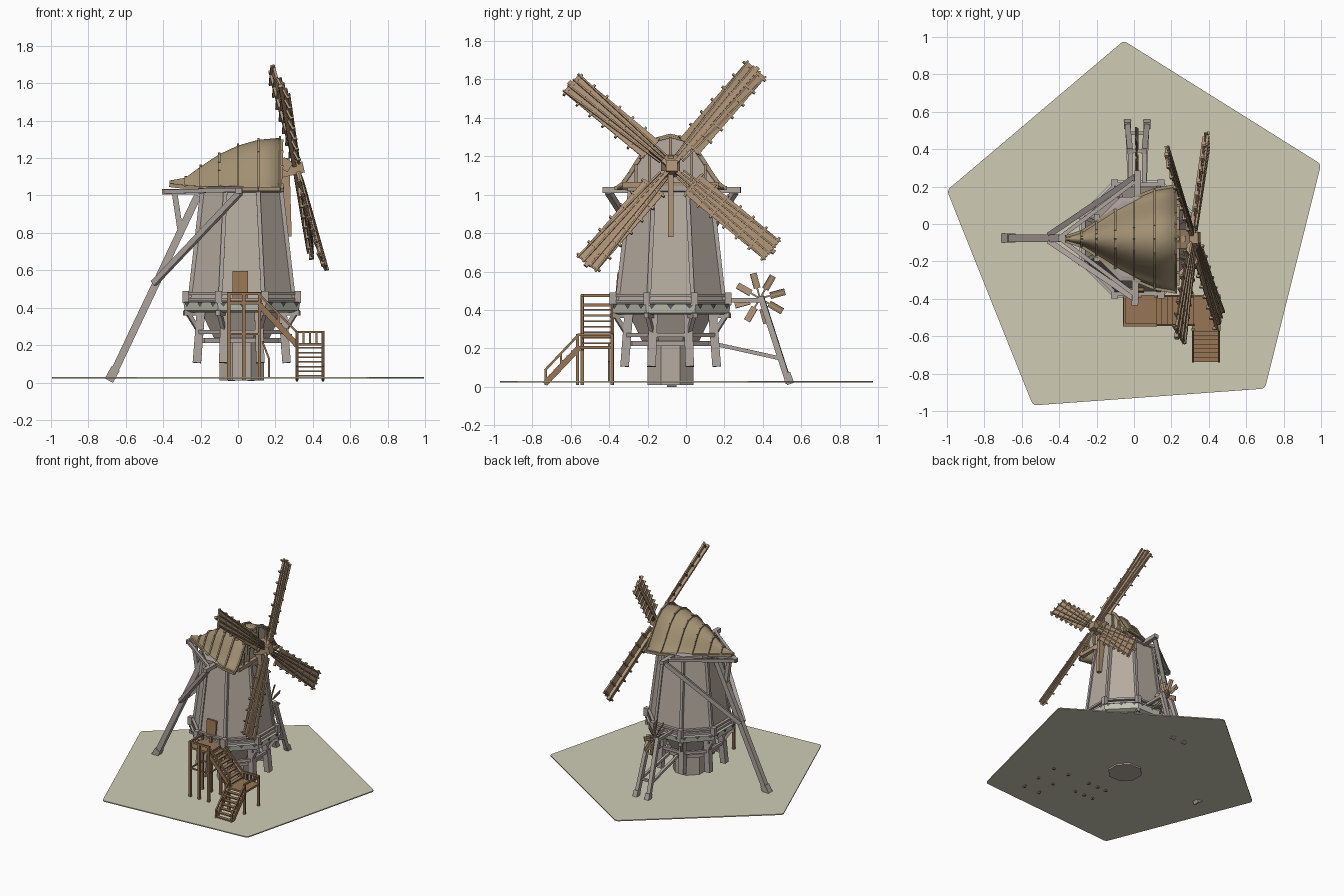
import bpy, bmesh, math
from mathutils import Vector as V, Matrix

if "Cube" in bpy.data.objects:
    bpy.data.objects.remove(bpy.data.objects["Cube"])

C = V((0.02, -0.08, 0))  # tower axis


def mat(name, rgb):
    m = bpy.data.materials.new(name)
    m.diffuse_color = (*rgb, 1)
    m.use_nodes = True
    m.node_tree.nodes["Principled BSDF"].inputs["Base Color"].default_value = m.diffuse_color
    return m


WALL = mat("wall_boards", (0.47, 0.41, 0.35))
GREY = mat("weathered_timber", (0.42, 0.37, 0.34))
CAP = mat("cap_shingle", (0.36, 0.28, 0.17))
SAIL = mat("sail_wood", (0.42, 0.29, 0.18))
STAIR = mat("stair_wood", (0.31, 0.18, 0.09))
TRIM = mat("pale_trim", (0.55, 0.56, 0.46))
DARK = mat("dark_trim", (0.1, 0.1, 0.11))
LAND = mat("land", (0.62, 0.6, 0.46))


def finish(name, bm, m):
    bmesh.ops.recalc_face_normals(bm, faces=bm.faces)
    me = bpy.data.meshes.new(name)
    bm.to_mesh(me)
    bm.free()
    me.materials.append(m)
    ob = bpy.data.objects.new(name, me)
    bpy.context.collection.objects.link(ob)
    return ob


def beam(bm, a, b, w, h=None, up=(0, 0, 1)):
    a, b, up = V(a), V(b), V(up)
    d = (b - a).normalized()
    if abs(d.dot(up)) > 0.99:
        up = V((1, 0, 0)) if abs(d.x) < 0.9 else V((0, 1, 0))
    s = d.cross(up).normalized()
    u = s.cross(d)
    M = Matrix((s * w, d * (b - a).length, u * (h or w))).transposed().to_4x4()
    bmesh.ops.create_cube(bm, size=1, matrix=Matrix.Translation((a + b) / 2) @ M)


def beams(name, m, items):
    bm = bmesh.new()
    for it in items:
        beam(bm, *it)
    return finish(name, bm, m)


def corner(i, apothem, z):
    a = math.radians(22.5 + 45 * i)
    r = apothem / math.cos(math.pi / 8)
    return C + V((r * math.cos(a), r * math.sin(a), z))


def octagon(name, m, rings):
    bm = bmesh.new()
    loops = [[bm.verts.new(corner(i, r, z)) for i in range(8)] for r, z in rings]
    for p, q in zip(loops, loops[1:]):
        for i in range(8):
            bm.faces.new((p[i], p[i - 1], q[i - 1], q[i]))
    bm.faces.new(loops[0])
    bm.faces.new(loops[-1])
    return finish(name, bm, m)


# Ground: thin pentagon
bm = bmesh.new()
pts = [(-0.055, 0.98), (1.0, 0.32), (0.7, -0.88), (-0.54, -0.97), (-1.0, 0.18)]
f = bm.faces.new([bm.verts.new((x, y, 0.022)) for x, y in pts])
ext = bmesh.ops.extrude_face_region(bm, geom=[f])["geom"]
bmesh.ops.translate(bm, vec=(0, 0, 0.008), verts=[v for v in ext if isinstance(v, bmesh.types.BMVert)])
upright = [e for e in bm.edges if abs(e.verts[0].co.z - e.verts[1].co.z) > 0.004]
bmesh.ops.bevel(bm, geom=upright, offset=0.02, segments=3, affect='EDGES', profile=0.5)
finish("ground_plate", bm, LAND)

# Tower
octagon("tower_base", WALL, [(0.12, 0.01), (0.12, 0.22), (0.15, 0.24), (0.22, 0.385)])
octagon("gallery_ring", TRIM, [(0.28, 0.375), (0.305, 0.385), (0.312, 0.43), (0.29, 0.435)])
octagon("tower_body", WALL, [(0.285, 0.43), (0.275, 0.48), (0.21, 1.03)])
octagon("cap_curb", GREY, [(0.215, 1.015), (0.225, 1.02), (0.225, 1.045), (0.2, 1.05)])
beams("tower_corner_boards", GREY, [(corner(i, 0.277, 0.45), corner(i, 0.212, 1.02), 0.022) for i in range(8)])
beams("gallery_sill", GREY,
      [(corner(i, 0.29, z), corner(i + 1, 0.29, z), 0.022, 0.016) for i in range(8) for z in (0.445, 0.475)]
      + [(corner(i, 0.3, 0.425), corner(i, 0.3, 0.49), 0.035) for i in range(8)])

# Gallery supports: leaning posts, rails and inward struts
items = []
for i in range(8):
    items.append((corner(i, 0.24, 0.105), corner(i, 0.218, 0.385), 0.045))
    items.append((corner(i, 0.235, 0.27), corner(i + 1, 0.235, 0.27), 0.02, 0.022))
    items.append((corner(i, 0.2, 0.225), corner(i + 1, 0.2, 0.225), 0.02, 0.025))
    items.append((corner(i, 0.11, 0.225), corner(i, 0.235, 0.225), 0.025))
    items.append((corner(i, 0.225, 0.27), corner(i, 0.3, 0.39), 0.022))
    items.append((corner(i, 0.12, 0.37), corner(i, 0.31, 0.37), 0.025))
beams("gallery_supports", GREY, items)

# Dark triangular notches on the ring
bm = bmesh.new()
for i in range(8):
    for k in (0.12, 0.5, 0.88):
        p = corner(i, 0.312, 0.43).lerp(corner(i + 1, 0.312, 0.43), k)
        t = (corner(i + 1, 1, 0) - corner(i, 1, 0)).normalized() * 0.022
        n = (corner(i, 1, 0) + corner(i + 1, 1, 0) - 2 * C).normalized() * 0.004
        a = [bm.verts.new(q + n) for q in (p - t, p + t, p - V((0, 0, 0.025)))]
        bm.faces.new(a)
finish("ring_notches", bm, DARK)
beams("door", STAIR, [((0.012, -0.361, 0.44), (0.012, -0.347, 0.595), 0.02, 0.085, (1, 0, 0))])

# Cap: ogee sections lofted from tail to front; (x, half width, base z, top z)
SEC = [(-0.365, 0.012, 1.055, 1.08), (-0.28, 0.04, 1.045, 1.095), (-0.2, 0.09, 1.04, 1.155),
       (-0.1, 0.16, 1.04, 1.22), (0, 0.22, 1.035, 1.267), (0.11, 0.265, 1.035, 1.298), (0.225, 0.285, 1.035, 1.308)]
HALF = [(1, 0), (0.88, 0.09), (0.75, 0.28), (0.62, 0.5), (0.47, 0.73), (0.26, 0.93)]
OGEE = [(-y, z) for y, z in HALF] + [(0, 1)] + HALF[::-1]


def section(s, grow=0.0):
    x, w, b, t = s
    return [V((x, C.y + y * (w + grow), b + z * (t - b + grow))) for y, z in OGEE]


bm = bmesh.new()
rows = [[bm.verts.new(p) for p in section(s)] for s in SEC]
for p, q in zip(rows, rows[1:]):
    for i in range(len(OGEE) - 1):
        bm.faces.new((p[i], p[i + 1], q[i + 1], q[i]))
cap = finish("cap_roof", bm, CAP)
sol = cap.modifiers.new("thickness", 'SOLIDIFY')
sol.thickness = 0.012
sol.offset = -1
bpy.context.view_layer.objects.active = cap
cap.select_set(True)
bpy.ops.object.shade_smooth_by_angle(angle=math.radians(35))
cap.select_set(False)
items = []
for s in SEC[1:]:
    pts = section(s, 0.004)
    items += [(a, b, 0.012, 0.012, (1, 0, 0)) for a, b in zip(pts, pts[1:])]
for side in (0, -1):  # eaves boards
    pts = [section(s)[side] for s in SEC]
    items += [(a, b, 0.015, 0.02) for a, b in zip(pts, pts[1:])]
beams("cap_ribs", CAP, items)
bm = bmesh.new()
bm.faces.new([bm.verts.new(p - V((0.01, 0, 0))) for p in section(SEC[-1], -0.01)])
finish("cap_gable", bm, WALL)
beams("cap_front", SAIL,
      [((0.225, C.y + y, 1.04), (0.235, C.y + y, 1.04 + h), 0.015) for y, h in
       ((-0.18, 0.12), (-0.11, 0.2), (0, 0.26), (0.11, 0.2), (0.18, 0.12))]
      + [((0.228, C.y - 0.25, 1.05), (0.228, C.y + 0.25, 1.05), 0.03),
         ((0.262, C.y, 0.78), (0.25, C.y, 1.2), 0.05, 0.03, (0, 1, 0)),
         ((0.23, C.y, 1.18), (0.28, C.y, 1.15), 0.1, 0.06)])

# Sails on a tilted windshaft
HUB = V((0.315, -0.075, 1.145))
N = V((1, 0.049, 0.23)).normalized()
U1 = V((-0.28, 0.89, 1.025)).normalized()
U1 = (U1 - N * U1.dot(N)).normalized()
U2 = N.cross(U1)
beams("windshaft", SAIL, [(HUB - N * 0.2, HUB + N * 0.035, 0.06)])
beams("sail_stocks", SAIL, [(HUB - U1 * 0.7, HUB + U1 * 0.7, 0.022, 0.022, N),
                            (HUB - U2 * 0.7 - N * 0.012, HUB + U2 * 0.7 - N * 0.012, 0.022, 0.022, N)])
for k, u in enumerate((U1, U2, -U1, -U2)):
    rot = Matrix.Rotation(math.radians(10), 3, u)
    n, t = rot @ N, rot @ N.cross(u)
    P = lambda r, s, o=0: HUB + u * r + t * s + n * o
    items = [(P(0.14, 0, 0.004), P(0.685, 0, 0.004), 0.13, 0.006, n)]
    items += [(P(0.06, s * 0.4, 0.01), P(0.69, s, 0.01), 0.009, 0.012, n) for s in (-0.062, -0.022, 0.022, 0.062)]
    items += [(P(0.15 + 0.087 * j, -0.077, 0), P(0.15 + 0.087 * j, 0.077, 0), 0.011, 0.02, n) for j in range(7)]
    beams("sail_%d" % (k + 1), SAIL, items)

# Tail pole with braces
YC = C.y + 0.005
items = [((-0.68, YC, 0.02), (-0.215, YC, 1.0), 0.04), ((-0.69, YC, 0.01), (-0.655, YC, 0.075), 0.05),
         ((-0.34, YC, 1.02), (-0.305, YC, 0.79), 0.03), ((-0.405, YC, 1.02), (-0.15, YC, 1.02), 0.035, 0.03),
         ((0.005, -0.435, 1.025), (0.02, 0.285, 1.025), 0.035, 0.03),
         ((-0.2, -0.2, 1.025), (-0.2, 0.05, 1.025), 0.03)]
for s in (-1, 1):
    items.append(((-0.45, YC + 0.02 * s, 0.53), (0.01, YC + 0.33 * s, 1.015), 0.03))
    items.append(((-0.4, YC, 1.02), (0.0, YC + 0.3 * s, 1.03), 0.022))
beams("tail_pole", GREY, items)

# Side wind rose on an A-frame
R = V((0.015, 0.385, 0.46))
items = []
for x, foot in ((-0.02, -0.035), (0.055, 0.07)):
    items += [((foot, 0.535, 0.02), (x, 0.39, 0.47), 0.03), ((x, 0.19, 0.45), (x, 0.4, 0.45), 0.022),
              ((x, 0.14, 0.225), (foot, 0.48, 0.15), 0.02), ((foot, 0.545, 0.015), (foot, 0.525, 0.07), 0.038)]
items += [((-0.03, 0.39, 0.46), (0.065, 0.39, 0.46), 0.018), ((-0.04, 0.485, 0.15), (0.075, 0.485, 0.15), 0.018)]
beams("rose_frame", GREY, items)
items = []
for i in range(8):
    a = math.radians(15 + 45 * i)
    d = V((0, math.cos(a), math.sin(a)))
    side = V((1, 0, 0)) + 0.4 * d.cross(V((1, 0, 0)))
    items += [(R, R + d * 0.13, 0.009), (R + d * 0.055, R + d * 0.135, 0.036, 0.006, side)]
beams("wind_rose", SAIL, items)

# Staircase: upper landing, flight along x, lower landing, flight along -y
Y0, Y1 = -0.54, -0.385
items = [((-0.06, -0.462, 0.425), (0.12, -0.462, 0.425), 0.16, 0.015),
         ((0.31, -0.475, 0.205), (0.46, -0.475, 0.205), 0.19, 0.015)]
items += [((0.03, -0.4, 0.425), (0.03, -0.35, 0.425), 0.14, 0.015)]
for y in (Y0, Y1):
    items += [((x, y, 0.01), (x, y, 0.48), 0.018) for x in (-0.05, 0.03, 0.115)]
    items += [((0.115, y, 0.415), (0.315, y, 0.2), 0.012, 0.03), ((0.115, y, 0.47), (0.315, y, 0.27), 0.012),
              ((0.215, y, 0.3), (0.215, y, 0.37), 0.012), ((-0.05, y, 0.26), (0.115, y, 0.26), 0.01)]
items += [((-0.055, Y0, 0.475), (0.12, Y0, 0.475), 0.014), ((-0.05, Y0, 0.475), (-0.05, Y1, 0.475), 0.014),
          ((-0.05, Y0, 0.26), (-0.05, Y1, 0.26), 0.01), ((0.115, Y0, 0.26), (0.115, Y1, 0.26), 0.01)]
for j in range(7):
    x, z = 0.135 + 0.028 * j, 0.4 - 0.029 * j
    items.append(((x, Y0, z), (x, Y1, z), 0.03, 0.008))
    y, z = -0.585 - 0.023 * j, 0.185 - 0.025 * j
    items.append(((0.315, y, z), (0.455, y, z), 0.027, 0.008))
for x in (0.315, 0.455):
    items += [((x, y, 0.01), (x, y, 0.275), 0.016) for y in (-0.565, -0.385)]
    items += [((x, -0.56, 0.2), (x, -0.735, 0.015), 0.012, 0.03), ((x, -0.565, 0.265), (x, -0.735, 0.085), 0.012),
              ((x, -0.73, 0.01), (x, -0.73, 0.09), 0.012), ((x, -0.65, 0.1), (x, -0.65, 0.175), 0.01)]
items += [((0.455, -0.565, 0.27), (0.455, -0.385, 0.27), 0.013), ((0.315, -0.385, 0.27), (0.455, -0.385, 0.27), 0.013)]
items += [((x, -0.385, 0.2), (x, -0.385, 0.27), 0.01) for x in (0.35, 0.385, 0.42)]
beams("staircase", STAIR, items)
beams("hanging_rope", STAIR, [((0.13, -0.4, 0.22), (0.165, -0.4, 0.13), 0.01),
                              ((0.165, -0.4, 0.13), (0.165, -0.4, 0.03), 0.01)])
